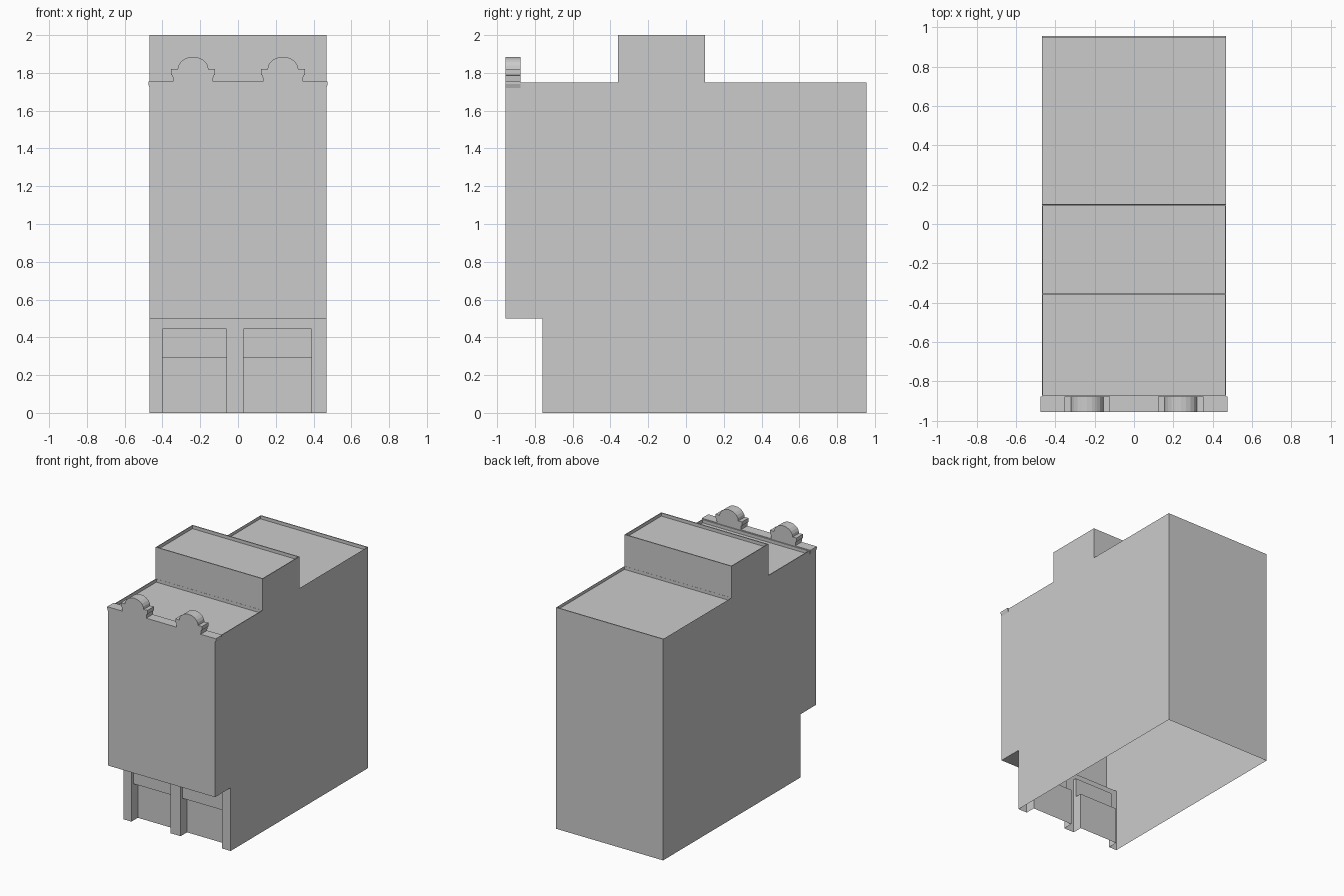
import bpy, bmesh, math

if "Cube" in bpy.data.objects:
    bpy.data.objects.remove(bpy.data.objects["Cube"])

W = 0.468          # half width of the building
FRONT, BACK = -0.955, 0.955
WALL = -0.76       # ground floor front wall
RIM, DROP = 0.008, 0.025


def finish(name, bm):
    me = bpy.data.meshes.new(name)
    bm.to_mesh(me)
    bm.free()
    ob = bpy.data.objects.new(name, me)
    bpy.context.collection.objects.link(ob)
    return ob


def quad(bm, *pts):
    return bm.faces.new([bm.verts.new(p) for p in pts])


def front_panel(bm, x0, x1, z0, z1, y):
    quad(bm, (x0, y, z0), (x1, y, z0), (x1, y, z1), (x0, y, z1))


def shelf_down(bm, x0, x1, y0, y1, z):
    quad(bm, (x0, y0, z), (x0, y1, z), (x1, y1, z), (x1, y0, z))


# Shell: side profile swept across the width, open at the bottom and bays
profile = [(WALL, 0), (BACK, 0), (BACK, 1.75), (0.10, 1.75), (0.10, 2.0),
           (-0.36, 2.0), (-0.36, 1.75), (FRONT, 1.75), (FRONT, 0.5), (WALL, 0.5)]
skip = {0, len(profile) - 1}
roofs = {2: (0.101, BACK - RIM), 4: (-0.352, 0.092), 6: (-0.868, -0.361)}
bm = bmesh.new()
right = [bm.verts.new((W, y, z)) for y, z in profile]
left = [bm.verts.new((-W, y, z)) for y, z in profile]
bm.faces.new(right)
bm.faces.new(left[::-1])
tops = []
for i in range(len(profile)):
    if i in skip:
        continue
    j = (i + 1) % len(profile)
    f = bm.faces.new((right[j], right[i], left[i], left[j]))
    if i in roofs:
        tops.append((f, roofs[i]))
# Sunken roofs behind thin rims
for f, (y0, y1) in tops:
    mid = f.calc_center_median().y
    bmesh.ops.inset_individual(bm, faces=[f], thickness=RIM)
    for v in f.verts:
        v.co.y = y0 if v.co.y < mid else y1
    floor = bmesh.ops.extrude_discrete_faces(bm, faces=[f])["faces"][0]
    for v in floor.verts:
        v.co.z -= DROP
# Inner face of the thick front wall
quad(bm, (W, -0.87, 0.5), (-W, -0.87, 0.5), (-W, -0.87, 1.72), (W, -0.87, 1.72))
finish("building_shell", bm)

# Ground floor front: piers, lintel and two stepped bays
bays = [(-0.40, -0.06), (0.03, 0.39)]
HEAD, TRANSOM = 0.445, 0.29
Y_UP, Y_LOW = -0.735, -0.68
bm = bmesh.new()
edges = [-W] + [x for b in bays for x in b] + [W]
for x0, x1 in zip(edges[::2], edges[1::2]):
    front_panel(bm, x0, x1, 0, 0.5, WALL)
for x0, x1 in bays:
    front_panel(bm, x0, x1, HEAD, 0.5, WALL)
    front_panel(bm, x0, x1, TRANSOM, HEAD, Y_UP)
    front_panel(bm, x0, x1, 0, TRANSOM, Y_LOW)
    shelf_down(bm, x0, x1, WALL, Y_UP, HEAD)
    shelf_down(bm, x0, x1, Y_UP, Y_LOW, TRANSOM)
    for x, flip in ((x0, False), (x1, True)):
        for z0, z1, y in ((0, TRANSOM, Y_LOW), (TRANSOM, HEAD, Y_UP)):
            f = quad(bm, (x, WALL, z0), (x, y, z0), (x, y, z1), (x, WALL, z1))
            if flip:
                f.normal_flip()
finish("shopfront", bm)


# Parapet crest: thin band with two round-topped pediments
def pediment(cx):
    pts = [(cx - 0.105, 1.755), (cx - 0.108, 1.785), (cx - 0.116, 1.79), (cx - 0.116, 1.82)]
    for k in range(11):
        a = math.pi * (1 - k / 10)
        pts.append((cx + 0.082 * math.cos(a), 1.818 + 0.067 * math.sin(a)))
    pts += [(2 * cx - x, z) for x, z in pts[3::-1]]
    return pts


outline = [(-W, 1.72), (-0.475, 1.74), (-0.475, 1.755)]
outline += pediment(-0.238) + pediment(0.238)
outline += [(0.475, 1.755), (0.475, 1.74), (W, 1.72)]
bm = bmesh.new()
face = bm.faces.new([bm.verts.new((x, FRONT - 0.001, z)) for x, z in outline])
ext = bmesh.ops.extrude_face_region(bm, geom=[face])
for v in ext["geom"]:
    if isinstance(v, bmesh.types.BMVert):
        v.co.y = -0.876
bmesh.ops.recalc_face_normals(bm, faces=bm.faces)
finish("parapet_crest", bm)
